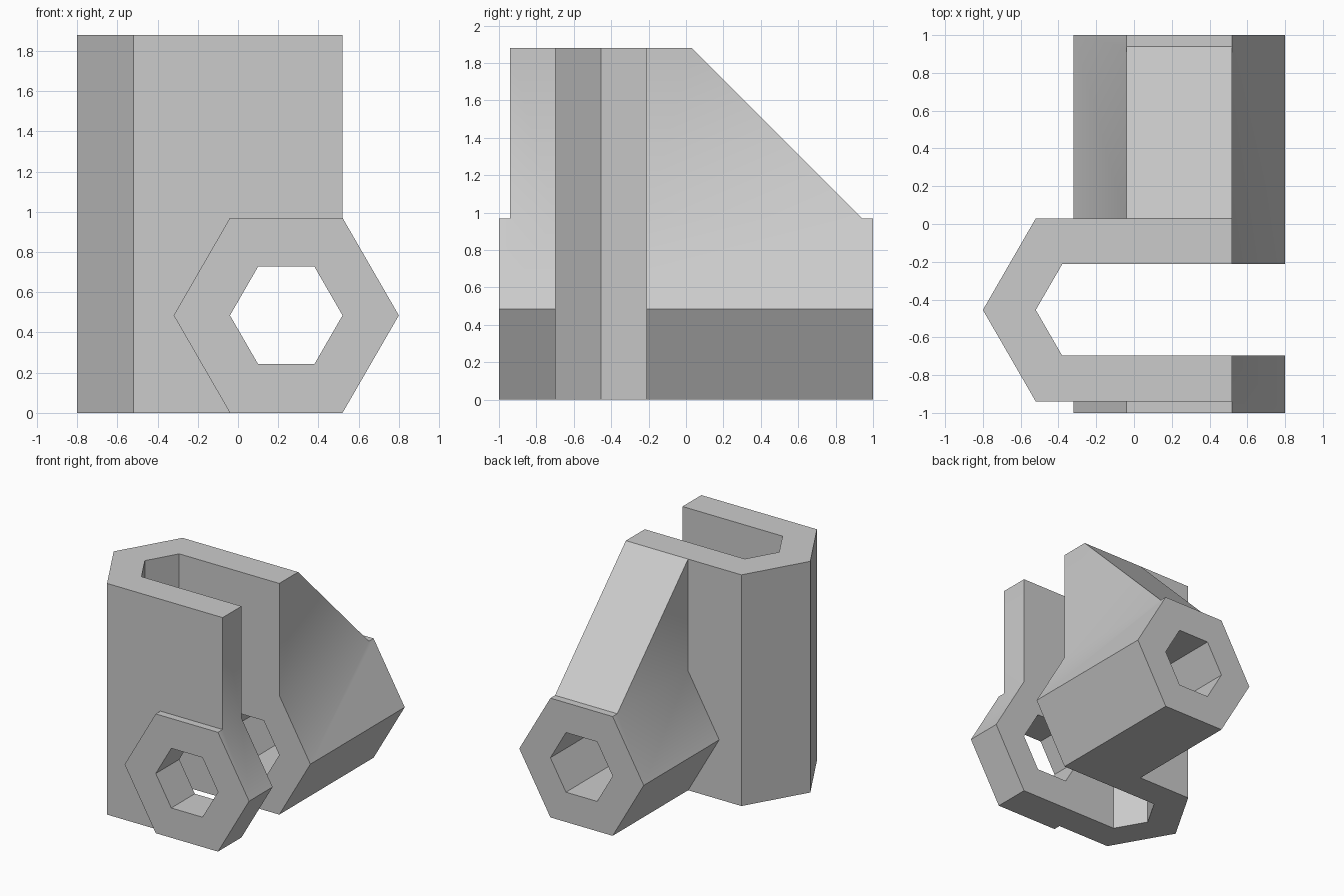
import bpy
import bmesh
import math
from mathutils import Vector

if "Cube" in bpy.data.objects:
    bpy.data.objects.remove(bpy.data.objects["Cube"], do_unlink=True)

R = 0.56                      # outer hexagon radius
r = R / 2                     # inner hexagon radius
H = R * math.sqrt(3) / 2      # outer hexagon half height
h = H / 2
AXLE_X, CLIP_X, CLIP_Y = 0.24, -0.24, -0.455
EDGE = AXLE_X + r             # open edge of the clip
TOP = 1.88

grey = bpy.data.materials.new("plain grey")
grey.use_nodes = True
colour = (0.6, 0.6, 0.6, 1)
grey.diffuse_color = colour
grey.node_tree.nodes["Principled BSDF"].inputs["Base Color"].default_value = colour


def prism(name, outline, offset):
    """Extrude a closed 3D outline along an offset."""
    bm = bmesh.new()
    face = bm.faces.new([bm.verts.new(p) for p in outline])
    new = bmesh.ops.extrude_face_region(bm, geom=[face])["geom"]
    verts = [v for v in new if isinstance(v, bmesh.types.BMVert)]
    bmesh.ops.translate(bm, verts=verts, vec=Vector(offset))
    bmesh.ops.recalc_face_normals(bm, faces=bm.faces)
    mesh = bpy.data.meshes.new(name)
    bm.to_mesh(mesh)
    bm.free()
    mesh.materials.append(grey)
    obj = bpy.data.objects.new(name, mesh)
    bpy.context.collection.objects.link(obj)
    return obj


def hex_tube(name, radius, y0, y1):
    half = radius * math.sqrt(3) / 2
    ring = [(radius, 0), (radius / 2, half), (-radius / 2, half),
            (-radius, 0), (-radius / 2, -half), (radius / 2, -half)]
    return prism(name, [(AXLE_X + x, y0, H + z) for x, z in ring], (0, y1 - y0, 0))


def combine(target, other, operation):
    mod = target.modifiers.new(operation.lower(), "BOOLEAN")
    mod.operation, mod.solver, mod.object = operation, "EXACT", other
    bpy.context.view_layer.objects.active = target
    bpy.ops.object.modifier_apply(modifier=mod.name)
    bpy.data.objects.remove(other, do_unlink=True)


# U-shaped clip with a pointed closed end
outer = [(EDGE, -H), (CLIP_X - r, -H), (CLIP_X - R, 0), (CLIP_X - r, H), (EDGE, H)]
inner = [(EDGE, h), (CLIP_X - r / 2, h), (CLIP_X - r, 0), (CLIP_X - r / 2, -h), (EDGE, -h)]
bracket = prism("hinge_bracket", [(x, CLIP_Y + y, 0) for x, y in outer + inner], (0, 0, TOP))

# Hexagonal barrels on either side of the slot
combine(bracket, hex_tube("front_barrel", R, -1, CLIP_Y - h), "UNION")
combine(bracket, hex_tube("rear_barrel", R, CLIP_Y + h, 1), "UNION")

# Sloping rib behind the clip
back = CLIP_Y + H
slope_end = back + TOP - 2 * H
rib = [(back - 0.1, TOP), (back, TOP), (slope_end, 2 * H),
       (slope_end, 0.9), (back - 0.1, 0.9)]
combine(bracket, prism("rear_rib", [(AXLE_X - r, y, z) for y, z in rib], (R, 0, 0)), "UNION")

# Hexagonal bore through both barrels
combine(bracket, hex_tube("bore_cutter", r, -1.1, 1.1), "DIFFERENCE")

# Merge flat faces and smooth the shallow bends
bm = bmesh.new()
bm.from_mesh(bracket.data)
bmesh.ops.remove_doubles(bm, verts=bm.verts, dist=0.0005)
bmesh.ops.dissolve_limit(bm, angle_limit=0.01, verts=bm.verts, edges=bm.edges)
bm.to_mesh(bracket.data)
bm.free()
bracket.select_set(True)
bpy.context.view_layer.objects.active = bracket
bpy.ops.object.shade_smooth_by_angle(angle=math.radians(35))
